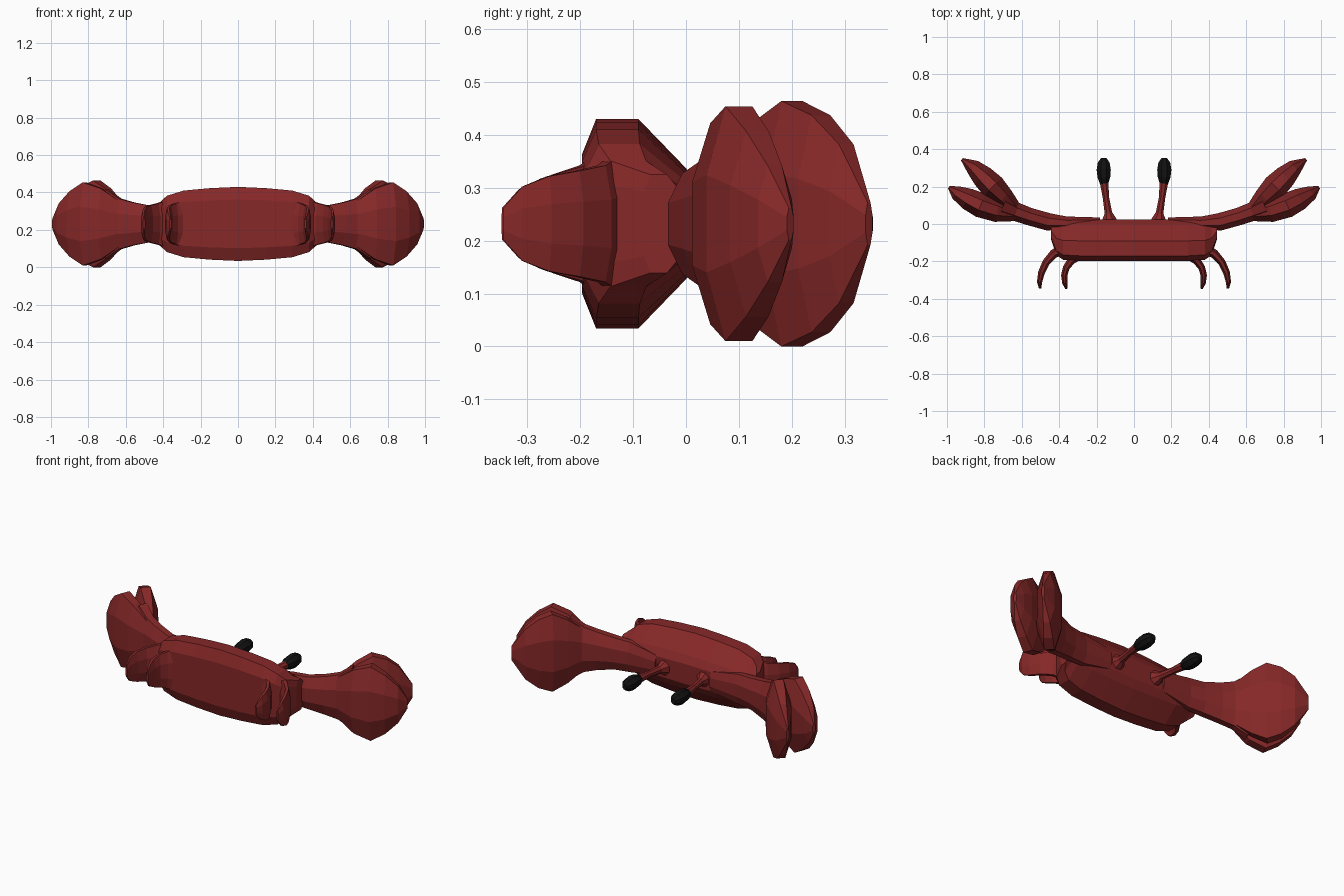
import bpy, bmesh, math
from mathutils import Vector

MID = 0.232  # height of the symmetry plane


def material(name, rgb):
    m = bpy.data.materials.new(name)
    m.diffuse_color = (*rgb, 1)
    return m


RED = material("shell red", (0.24, 0.021, 0.021))
BLACK = material("eye black", (0.006, 0.006, 0.006))


def loft(name, rings, mat):
    """Skin a list of equal-length rings and close both ends."""
    bm = bmesh.new()
    vr = [[bm.verts.new(p) for p in r] for r in rings]
    n = len(vr[0])
    for a, b in zip(vr, vr[1:]):
        for i in range(n):
            j = (i + 1) % n
            bm.faces.new((a[i], a[j], b[j], b[i]))
    bm.faces.new(vr[0])
    bm.faces.new(vr[-1])
    bmesh.ops.recalc_face_normals(bm, faces=bm.faces)
    me = bpy.data.meshes.new(name)
    bm.to_mesh(me)
    bm.free()
    me.materials.append(mat)
    ob = bpy.data.objects.new(name, me)
    bpy.context.collection.objects.link(ob)
    return ob


def limb(name, path, side, mat=RED, n=8):
    """Path rows: x, y, half thickness in plan, half height in z."""
    pts = [Vector((p[0], p[1])) for p in path]
    rings = []
    k = 1 / math.cos(math.pi / n)
    for i, (x, y, t, h) in enumerate(path):
        d = (pts[min(i + 1, len(pts) - 1)] - pts[max(i - 1, 0)]).normalized()
        ring = []
        for s in range(n):
            a = 2 * math.pi * (s + 0.5) / n
            u, v = math.cos(a) * k * t, math.sin(a) * k * h
            ring.append((side * (x - d.y * u), y + d.x * u, MID + v))
        rings.append(ring)
    return loft(name, rings, mat)


# body: a faceted profile in y and z, shrinking toward both sides
profile = [(-0.197, 0.13), (-0.17, 0.198), (-0.09, 0.198), (0.0, 0.105), (0.025, 0.06)]
stations = [(0, 1, 1), (0.15, 0.965, 1), (0.29, 0.9, 1), (0.38, 0.76, 0.97),
            (0.415, 0.6, 0.84), (0.445, 0.47, 0.4)]
stations = [(-x, h, f) for x, h, f in stations[:0:-1]] + stations
body = []
for x, h, f in stations:
    half = [(y * f if y < 0 else y, z * h) for y, z in profile]
    body.append([(x, y, MID + z) for y, z in half] +
                [(x, y, MID - z) for y, z in reversed(half)])
loft("body", body, RED)

# limb paths for the positive x side
arm = [(0.18, 0.015, 0.02, 0.06), (0.36, 0.005, 0.035, 0.09), (0.46, 0.012, 0.047, 0.095),
       (0.56, 0.04, 0.047, 0.115), (0.63, 0.065, 0.05, 0.135), (0.70, 0.095, 0.065, 0.185)]
outer_finger = [(0.63, 0.055, 0.04, 0.12), (0.73, 0.07, 0.06, 0.19), (0.82, 0.1, 0.066, 0.222),
                (0.89, 0.135, 0.058, 0.175), (0.95, 0.168, 0.038, 0.11),
                (0.99, 0.197, 0.008, 0.03)]
inner_finger = [(0.64, 0.08, 0.04, 0.13), (0.695, 0.14, 0.055, 0.19), (0.755, 0.2, 0.068, 0.232),
                (0.81, 0.255, 0.06, 0.205), (0.86, 0.303, 0.043, 0.15),
                (0.92, 0.346, 0.008, 0.04)]
outer_leg = [(0.37, -0.13, 0.03, 0.13), (0.43, -0.16, 0.024, 0.11), (0.47, -0.205, 0.02, 0.1),
             (0.495, -0.26, 0.018, 0.09), (0.505, -0.31, 0.014, 0.07),
             (0.502, -0.345, 0.006, 0.03)]
inner_leg = [(0.29, -0.165, 0.025, 0.13), (0.335, -0.195, 0.022, 0.11), (0.363, -0.235, 0.018, 0.098),
             (0.373, -0.275, 0.017, 0.085), (0.37, -0.315, 0.014, 0.065),
             (0.361, -0.347, 0.006, 0.03)]
eye_stalk = [(0.13, 0.0, 0.045, 0.05), (0.133, 0.03, 0.036, 0.04), (0.137, 0.06, 0.02, 0.022),
             (0.15, 0.14, 0.017, 0.018), (0.16, 0.225, 0.023, 0.023)]
eye = [(0.16, 0.215, 0.022, 0.022), (0.161, 0.25, 0.034, 0.034), (0.162, 0.29, 0.038, 0.038),
       (0.162, 0.33, 0.031, 0.031), (0.162, 0.353, 0.014, 0.014)]

for side, tag in ((1, "right"), (-1, "left")):
    limb("arm_" + tag, arm, side)
    limb("outer_claw_finger_" + tag, outer_finger, side)
    limb("inner_claw_finger_" + tag, inner_finger, side)
    limb("outer_leg_" + tag, outer_leg, side)
    limb("inner_leg_" + tag, inner_leg, side)
    limb("eye_stalk_" + tag, eye_stalk, side)
    limb("eye_" + tag, eye, side, BLACK)
